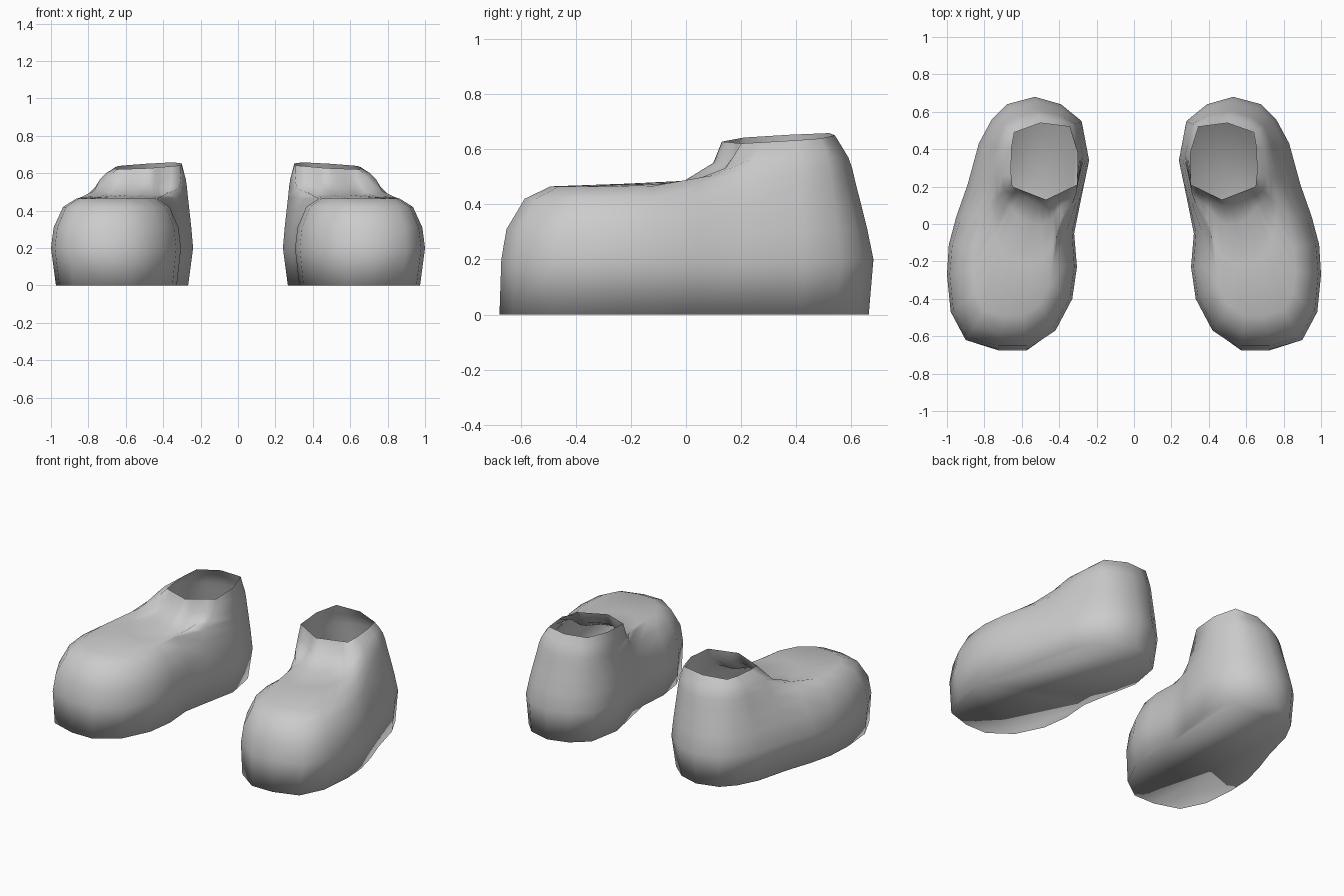
import bpy, bmesh
from mathutils import Vector

if "Cube" in bpy.data.objects:
    bpy.data.objects.remove(bpy.data.objects["Cube"])

# widest outline of the shoe at z = 0.2: x, y, matching position along the ankle rim
OUTLINE = [(.73, -.67, .2), (.90, -.62, .3), (.98, -.47, .5), (1.0, -.27, .7), (.99, -.11, .85),
           (.95, .04, 1), (.89, .21, 1.5), (.83, .43, 2.4), (.76, .56, 3), (.68, .64, 3.4),
           (.53, .68, 4), (.39, .64, 4.6), (.28, .55, 5), (.24, .34, 6.2), (.29, .10, 7),
           (.32, -.05, 7.3), (.305, -.23, 7.5), (.33, -.40, 7.7), (.42, -.57, 7.85), (.57, -.67, 8)]
# eight-sided ankle opening
RIM = [(.47, .13), (.65, .20), (.665, .35), (.64, .49), (.50, .54), (.345, .52), (.30, .42), (.305, .21)]
# toe part: shrink about the toe centre, slide to the ankle, height
TOE = [(.96, 0, .31), (.82, 0, .42), (.62, 0, .465), (.62, .45, .475), (.62, .78, .485), (.62, .95, .55)]
# heel part: slide to the ankle, height
HEEL = [(.16, .31), (.32, .40), (.45, .47), (.55, .53), (.65, .57), (.78, .60)]
TOE_CENTRE = Vector((.64, -.2))


def rim_point(s):
    i = int(s)
    a, b = Vector(RIM[i % 8]), Vector(RIM[(i + 1) % 8])
    return a.lerp(b, s - i)


def column(x, y, s):
    """Points from the sole up to the ankle rim above one outline point."""
    p, a = Vector((x, y)), rim_point(s)
    u = min(max((y + .2) / .45, 0), 1)
    w = u * u * (3 - 2 * u)
    pts = [(.62 + (x - .62) * .93, y * (1.01 if y < 0 else .975), 0), (x, y, .2)]
    for (k, t, zt), (h, zh) in zip(TOE, HEEL):
        toe = (TOE_CENTRE + (p - TOE_CENTRE) * k).lerp(a, t)
        q = toe.lerp(p.lerp(a, h), w)
        pts.append((q.x, q.y, zt + (zh - zt) * w))
    pts.append((a.x, a.y, .64 + .06 * (a.y - .35) - .06 * (a.x - .48)))
    return pts


# shoe: open-topped shell with a closed flat sole
bm = bmesh.new()
cols = [[bm.verts.new(c) for c in column(*o)] for o in OUTLINE]
n = len(cols)
for i in range(n):
    a, b = cols[i], cols[(i + 1) % n]
    for j in range(len(a) - 1):
        bm.faces.new((a[j], b[j], b[j + 1], a[j + 1]))
bm.faces.new([c[0] for c in reversed(cols)])
bmesh.ops.remove_doubles(bm, verts=bm.verts, dist=.001)
for f in bm.faces:
    f.smooth = True
mesh = bpy.data.meshes.new("shoes")
bm.to_mesh(mesh)
bm.free()
shoes = bpy.data.objects.new("shoes", mesh)
bpy.context.collection.objects.link(shoes)

# second shoe mirrored across x = 0
mirror = shoes.modifiers.new("pair", 'MIRROR')
mirror.use_mirror_merge = False
